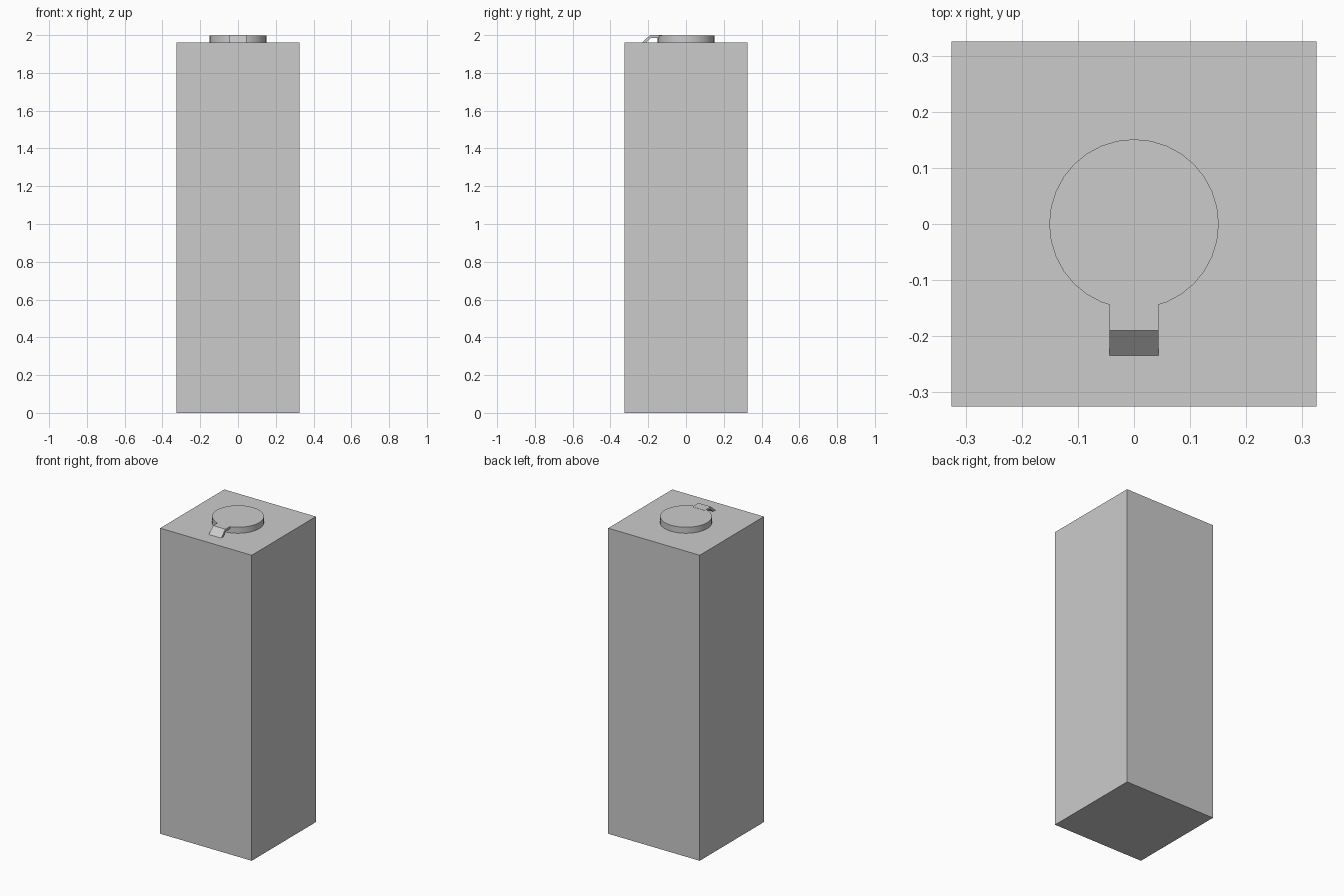
import bpy, bmesh, math

if "Cube" in bpy.data.objects:
    bpy.data.objects.remove(bpy.data.objects["Cube"])


def finish(name, bm):
    bmesh.ops.recalc_face_normals(bm, faces=bm.faces)
    mesh = bpy.data.meshes.new(name)
    bm.to_mesh(mesh)
    bm.free()
    obj = bpy.data.objects.new(name, mesh)
    bpy.context.collection.objects.link(obj)
    return obj


# Tall square body
BODY_TOP = 1.96
bm = bmesh.new()
bmesh.ops.create_cube(bm, size=1)
bmesh.ops.scale(bm, vec=(0.65, 0.65, BODY_TOP), verts=bm.verts)
bmesh.ops.translate(bm, vec=(0, 0, BODY_TOP / 2), verts=bm.verts)
finish("body", bm)

# Round cap on the top
CAP_TOP = 1.999
bm = bmesh.new()
bmesh.ops.create_cone(bm, cap_ends=True, segments=32, radius1=0.151, radius2=0.151,
                      depth=CAP_TOP - BODY_TOP)
bmesh.ops.translate(bm, vec=(0, 0, (BODY_TOP + CAP_TOP) / 2), verts=bm.verts)
cap = finish("cap", bm)
bpy.context.view_layer.objects.active = cap
cap.select_set(True)
bpy.ops.object.shade_smooth_by_angle(angle=math.radians(30))

# Bent pull tab: side profile (y, z) extruded across x
profile = [(-0.234, 1.96), (-0.190, 2.0), (-0.127, 2.0),
           (-0.127, 1.986), (-0.184, 1.986), (-0.212, 1.96)]
bm = bmesh.new()
face = bm.faces.new([bm.verts.new((-0.044, y, z)) for y, z in profile])
ext = bmesh.ops.extrude_face_region(bm, geom=[face])
bmesh.ops.translate(bm, vec=(0.088, 0, 0),
                    verts=[v for v in ext["geom"] if isinstance(v, bmesh.types.BMVert)])
# restore the starting end if the extrude removed it
if any(e.is_boundary for e in bm.edges):
    bmesh.ops.holes_fill(bm, edges=[e for e in bm.edges if e.is_boundary], sides=0)
finish("pull_tab", bm)
